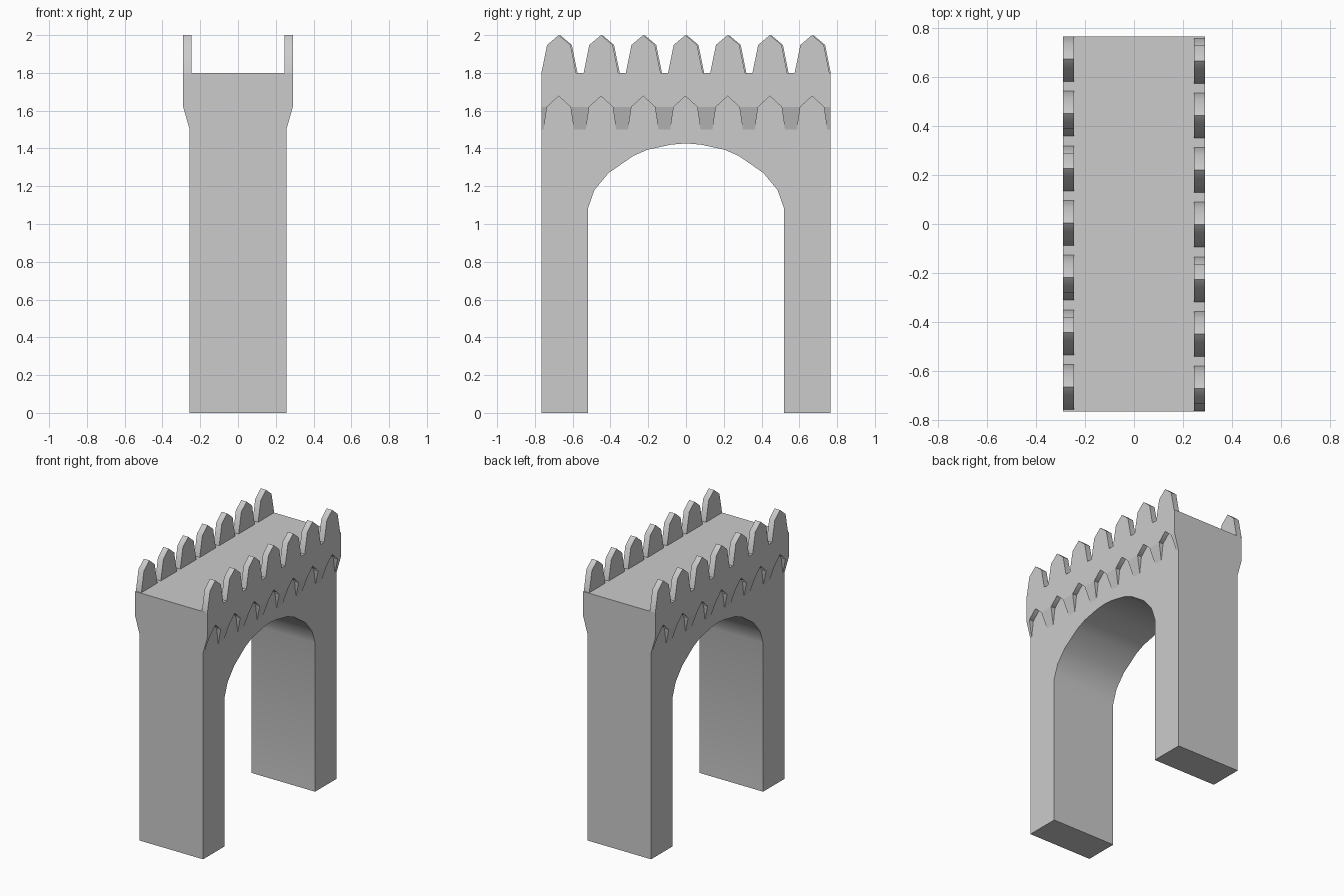
import bpy, bmesh, math

if "Cube" in bpy.data.objects:
    bpy.data.objects.remove(bpy.data.objects["Cube"])

END = 0.766      # half length along y
PITCH = 0.2235   # spacing of merlons and corbels
WALL, FACE = 0.256, 0.29


def add_object(name, parts, angle):
    """parts: list of (yz outline, x start, function giving x end from z)."""
    bm = bmesh.new()
    for outline, x0, x1 in parts:
        a = [bm.verts.new((x0, y, z)) for y, z in outline]
        b = [bm.verts.new((x1(z), y, z)) for y, z in outline]
        bm.faces.new(a)
        bm.faces.new(b[::-1])
        for i in range(len(a)):
            j = (i + 1) % len(a)
            bm.faces.new((a[i], b[i], b[j], a[j]))
    bmesh.ops.recalc_face_normals(bm, faces=bm.faces)
    mesh = bpy.data.meshes.new(name)
    bm.to_mesh(mesh)
    bm.free()
    obj = bpy.data.objects.new(name, mesh)
    bpy.context.collection.objects.link(obj)
    bpy.ops.object.select_all(action='DESELECT')
    obj.select_set(True)
    bpy.context.view_layer.objects.active = obj
    bpy.ops.object.shade_smooth_by_angle(angle=math.radians(angle))
    return obj


# Gate body: two piers joined by a faceted arch
half_arch = [(-0.52, 0), (-0.52, 1.08), (-0.485, 1.18), (-0.41, 1.27),
             (-0.28, 1.36), (-0.205, 1.393), (-0.08, 1.42)]
arch = half_arch + [(0, 1.427)] + [(-y, z) for y, z in reversed(half_arch)]
body = [(-END, 0)] + arch + [(END, 0), (END, 1.8), (-END, 1.8)]
add_object("gate_body", [(body, -WALL, lambda z: WALL)], 30)

# Parapets: pointed merlons above, pointed notches and sloped corbels below
for side, name, shift in ((1, "right", -0.003), (-1, "left", 0.004)):
    centres = [(i - 3) * PITCH + shift for i in range(7)]
    face = lambda z, s=side: s * FACE
    slope = lambda z, s=side: s * (WALL + (FACE - WALL) * (z - 1.5) / 0.12)

    # Band with triangular notches along its lower edge
    band = [(-END, 1.8), (-END, 1.62)]
    for c in centres:
        band += [(c - 0.062, 1.62), (c, 1.677), (c + 0.062, 1.62)]
    band += [(END, 1.62), (END, 1.8)]
    for c in reversed(centres):
        band += [(c + 0.092, 1.8), (c + 0.062, 1.948), (c, 2.0),
                 (c - 0.062, 1.948), (c - 0.092, 1.8)]
    add_object(name + "_parapet", [(band, side * 0.246, face)], 45)

    # Corbels between the notches, halved at both ends
    corbels = []
    for i in range(8):
        if i == 0:
            t0 = b0 = -END
        else:
            t0, b0 = centres[i - 1] + 0.062, centres[i - 1] + 0.08
        if i == 7:
            t1 = b1 = END
        else:
            t1, b1 = centres[i] - 0.062, centres[i] - 0.08
        corbels.append(([(t0, 1.62), (b0, 1.5), (b1, 1.5), (t1, 1.62)],
                        side * 0.25, slope))
    add_object(name + "_corbels", corbels, 20)
